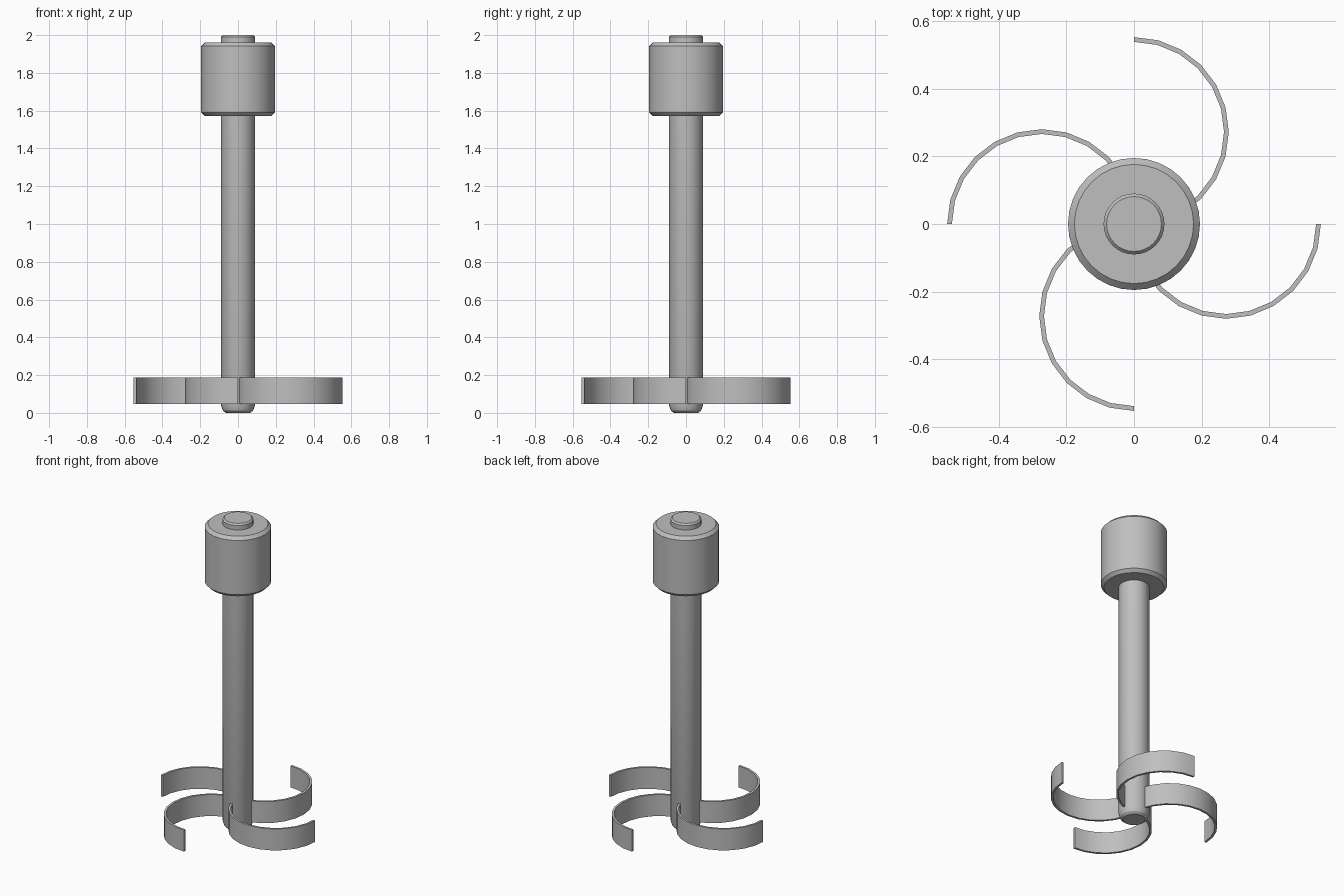
import bpy, bmesh
from math import cos, sin, pi, radians

if "Cube" in bpy.data.objects:
    bpy.data.objects.remove(bpy.data.objects["Cube"])

grey = bpy.data.materials.new("plain grey metal")
grey.diffuse_color = (0.52, 0.52, 0.52, 1)
grey.use_nodes = True
grey.node_tree.nodes["Principled BSDF"].inputs["Base Color"].default_value = grey.diffuse_color


def finish(name, bm):
    """Turn a bmesh into a smooth-by-angle object."""
    bmesh.ops.recalc_face_normals(bm, faces=bm.faces)
    mesh = bpy.data.meshes.new(name)
    bm.to_mesh(mesh)
    bm.free()
    mesh.materials.append(grey)
    ob = bpy.data.objects.new(name, mesh)
    bpy.context.collection.objects.link(ob)
    bpy.ops.object.select_all(action='DESELECT')
    ob.select_set(True)
    bpy.context.view_layer.objects.active = ob
    bpy.ops.object.shade_smooth_by_angle(angle=radians(25))
    return ob


def lathe(name, profile, sides=32):
    """Closed solid of revolution from (radius, height) points."""
    bm = bmesh.new()
    rings = [[bm.verts.new((r * cos(2 * pi * i / sides), r * sin(2 * pi * i / sides), z))
              for i in range(sides)] for r, z in profile]
    for a, b in zip(rings, rings[1:]):
        for i in range(sides):
            j = (i + 1) % sides
            bm.faces.new((a[i], a[j], b[j], b[i]))
    bm.faces.new(rings[0][::-1])
    bm.faces.new(rings[-1])
    return finish(name, bm)


def blade(name, turn, z0=0.048, z1=0.187, centre=0.272, r_in=0.266, r_out=0.28, steps=12):
    """Half-circle strip sweeping from the shaft axis to the tip."""
    bm = bmesh.new()
    rows = []
    for i in range(steps + 1):
        a = pi + pi * i / steps
        row = []
        for r, z in ((r_in, z0), (r_out, z0), (r_out, z1), (r_in, z1)):
            x, y = centre + r * cos(a), r * sin(a)
            row.append(bm.verts.new((x * cos(turn) - y * sin(turn),
                                     x * sin(turn) + y * cos(turn), z)))
        rows.append(row)
    for a, b in zip(rows, rows[1:]):
        for k in range(4):
            n = (k + 1) % 4
            bm.faces.new((a[k], a[n], b[n], b[k]))
    bm.faces.new(rows[0][::-1])
    bm.faces.new(rows[-1])
    return finish(name, bm)


# Shaft with a rounded foot and a small chamfer on top
lathe("shaft", [(0.065, 0), (0.08, 0.012), (0.09, 0.04), (0.09, 1.99), (0.081, 2.0)])

# Chamfered collar near the top
lathe("collar", [(0.176, 1.572), (0.195, 1.591), (0.195, 1.942), (0.176, 1.961)])

# Four curved mixing blades
for n in range(4):
    blade(f"blade_{n + 1}", n * pi / 2)
